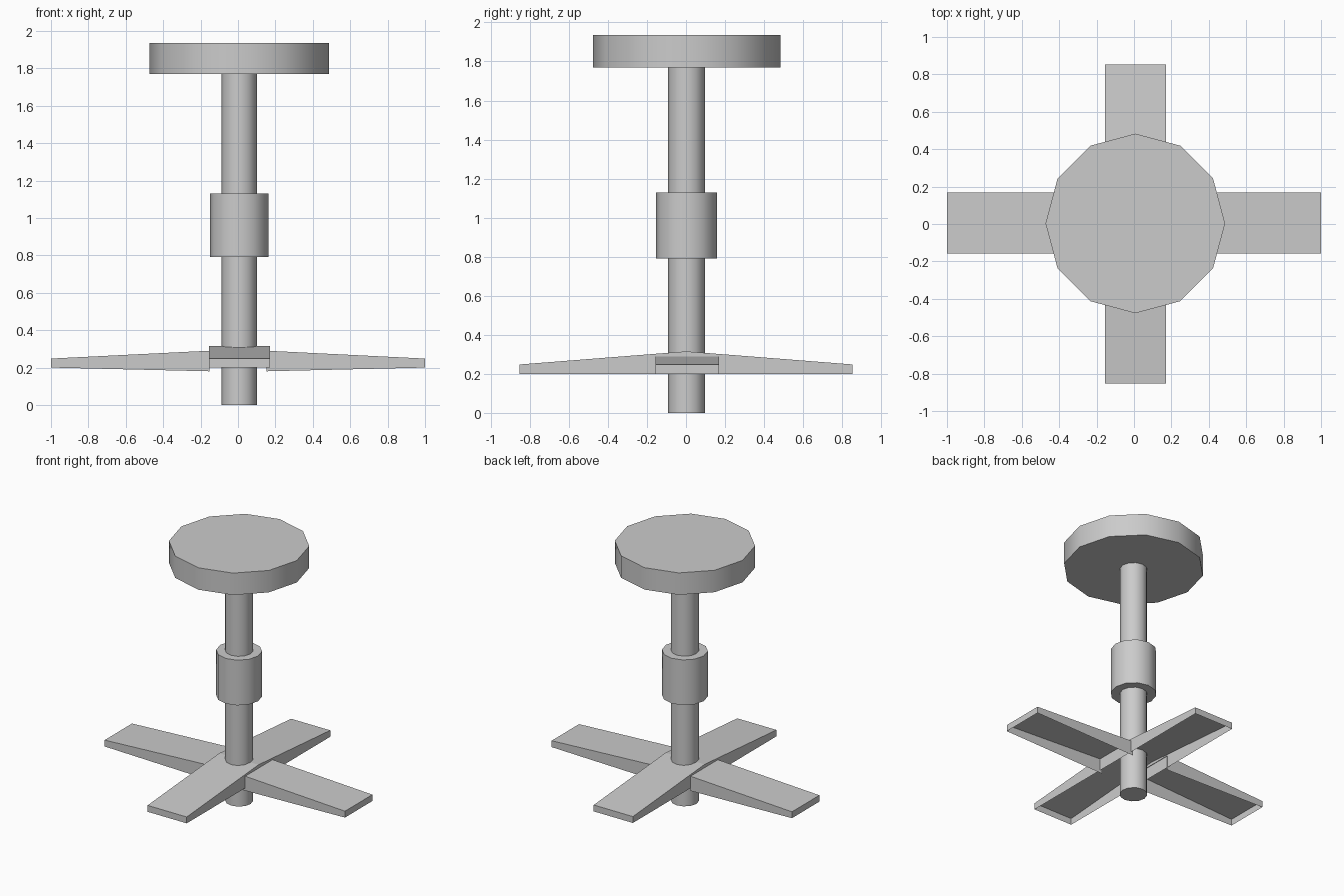
import bpy
import bmesh
from math import radians
from mathutils import Matrix

if "Cube" in bpy.data.objects:
    bpy.data.objects.remove(bpy.data.objects["Cube"], do_unlink=True)

grey = bpy.data.materials.new("light grey")
grey.use_nodes = True
colour = (0.6, 0.6, 0.6, 1)
grey.diffuse_color = colour
grey.node_tree.nodes["Principled BSDF"].inputs["Base Color"].default_value = colour

CENTRE_X, CENTRE_Y = 0.007, 0.003


def drum(name, radius, bottom, top):
    """Upright twelve-sided cylinder with smooth sides and sharp caps."""
    bpy.ops.mesh.primitive_cylinder_add(
        vertices=12, radius=radius, depth=top - bottom,
        location=(CENTRE_X, CENTRE_Y, (bottom + top) / 2))
    obj = bpy.context.object
    obj.name = name
    obj.data.materials.append(grey)
    bpy.ops.object.shade_smooth_by_angle(angle=radians(40))


def leg(name, angle, offset, inner, outer, inner_z, outer_z):
    """Tapered hollow leg along one direction, open below and at its inner end."""
    bm = bmesh.new()
    half = 0.163

    def section(x, heights):
        low, high = heights
        return [bm.verts.new(p) for p in (
            (x, -half, low), (x, -half, high), (x, half, high), (x, half, low))]

    a = section(inner, inner_z)
    b = section(outer, outer_z)
    for i in range(3):
        bm.faces.new((a[i], b[i], b[i + 1], a[i + 1]))
    bm.faces.new(b[::-1])
    bm.transform(Matrix.Translation(offset) @ Matrix.Rotation(radians(angle), 4, 'Z'))
    mesh = bpy.data.meshes.new(name)
    bm.to_mesh(mesh)
    bm.free()
    mesh.materials.append(grey)
    bpy.context.collection.objects.link(bpy.data.objects.new(name, mesh))


# Seat, post and collar
drum("post", 0.095, 0, 1.77)
drum("collar", 0.157, 0.79, 1.13)
drum("seat", 0.48, 1.77, 1.935)

# Front and back legs meet in a ridge at the post
for name, angle in (("back_leg", 90), ("front_leg", -90)):
    leg(name, angle, (CENTRE_X, 0.001, 0), 0, 0.853, (0.2, 0.315), (0.2, 0.248))

# Side legs butt against the walls of the front and back legs
for name, angle in (("left_leg", 0), ("right_leg", 180)):
    leg(name, angle, (0, 0.006, 0), 0.152, 1, (0.18, 0.29), (0.2, 0.248))
